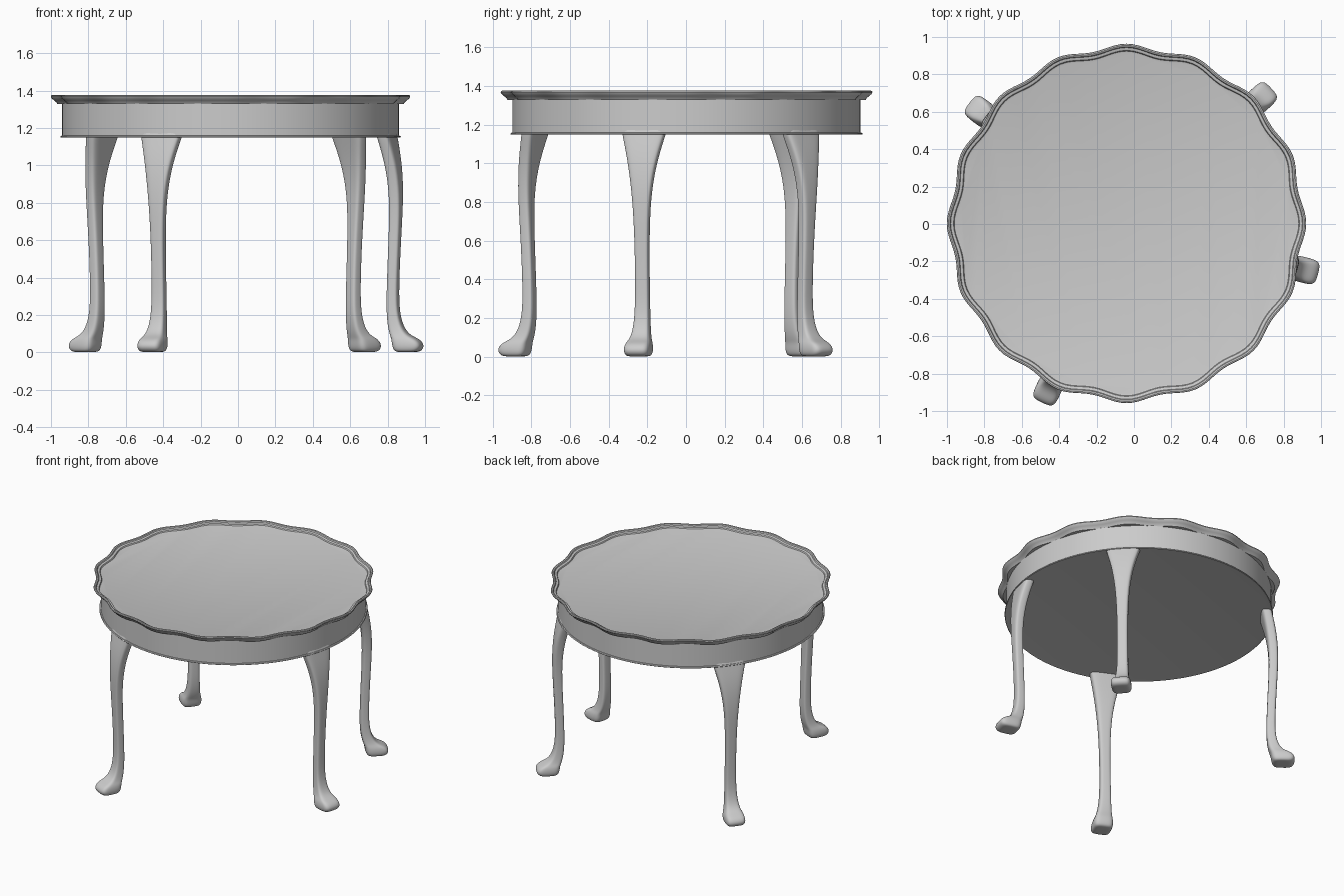
import bpy, bmesh
from math import cos, sin, pi, radians, copysign
from mathutils import Matrix

if "Cube" in bpy.data.objects:
    bpy.data.objects.remove(bpy.data.objects["Cube"])

CENTRE = (-0.04, 0.003)   # table top centre
LOBES = 16


def finish(name, bm, angle=35):
    bmesh.ops.recalc_face_normals(bm, faces=bm.faces)
    me = bpy.data.meshes.new(name)
    bm.to_mesh(me)
    bm.free()
    ob = bpy.data.objects.new(name, me)
    bpy.context.collection.objects.link(ob)
    bpy.ops.object.select_all(action='DESELECT')
    ob.select_set(True)
    bpy.context.view_layer.objects.active = ob
    bpy.ops.object.shade_smooth_by_angle(angle=radians(angle))
    return ob


def loft(bm, rings):
    """Skin a list of point rings and cap both ends."""
    loops = [[bm.verts.new(p) for p in ring] for ring in rings]
    n = len(loops[0])
    for a, b in zip(loops, loops[1:]):
        for i in range(n):
            j = (i + 1) % n
            bm.faces.new((a[i], a[j], b[j], b[i]))
    bm.faces.new(loops[0])
    bm.faces.new(loops[-1])


def turned(name, profile, wave=0.0, steps=192):
    """Revolve (radius, z) points; wave adds the scalloped outline."""
    rings = []
    for r, z in profile:
        ring = []
        for i in range(steps):
            t = 2 * pi * i / steps
            rr = r + wave * cos(LOBES * t)
            ring.append((CENTRE[0] + rr * cos(t), CENTRE[1] + rr * sin(t), z))
        rings.append(ring)
    bm = bmesh.new()
    loft(bm, rings)
    return finish(name, bm)


# Scalloped tray top with moulded raised rim
turned("scalloped_top", [
    (0.87, 1.328), (0.912, 1.328), (0.918, 1.338), (0.930, 1.348),
    (0.942, 1.358), (0.947, 1.367), (0.945, 1.374), (0.938, 1.376),
    (0.930, 1.373), (0.926, 1.365), (0.918, 1.364), (0.911, 1.361),
    (0.907, 1.353), (0.897, 1.350)], wave=0.014)

# Round apron with closed underside and a thin bead at the bottom
turned("apron", [
    (0.88, 1.152), (0.907, 1.148), (0.911, 1.152), (0.907, 1.158),
    (0.900, 1.159), (0.900, 1.335)])

# Leg stations: z, inner radius, outer radius, width
LEG = [
    (1.20, 0.815, 0.895, 0.250), (1.15, 0.828, 0.905, 0.230),
    (1.08, 0.846, 0.922, 0.190), (0.98, 0.868, 0.940, 0.142),
    (0.85, 0.883, 0.949, 0.102), (0.70, 0.882, 0.944, 0.080),
    (0.50, 0.873, 0.933, 0.072), (0.30, 0.866, 0.926, 0.074),
    (0.20, 0.867, 0.933, 0.080), (0.13, 0.876, 0.955, 0.092),
    (0.09, 0.888, 0.990, 0.110), (0.07, 0.896, 1.045, 0.132),
    (0.035, 0.900, 1.066, 0.142), (0.008, 0.910, 1.050, 0.128),
    (0.002, 0.930, 1.025, 0.095), (0.002, 0.955, 1.000, 0.045)]


def section(z, r_in, r_out, width, n=16):
    """Rounded rectangular slice of the leg."""
    pts = []
    for i in range(n):
        t = 2 * pi * (i + 0.5) / n
        x = copysign(abs(cos(t)) ** 0.5, cos(t))
        y = copysign(abs(sin(t)) ** 0.5, sin(t))
        pts.append(((r_in + r_out) / 2 + x * (r_out - r_in) / 2, y * width / 2, z))
    return pts


# Four cabriole legs with pad feet, unevenly spaced around the apron
for label, ang in (("back_right", 43), ("back_left", 142.5),
                   ("front_left", 244.8), ("front_right", 345.3)):
    bm = bmesh.new()
    loft(bm, [section(*s) for s in LEG])
    bm.transform(Matrix.Translation((*CENTRE, 0)) @ Matrix.Rotation(radians(ang), 4, 'Z'))
    leg = finish(label + "_leg", bm, 80)
    leg.modifiers.new("smooth", 'SUBSURF').levels = 2
    leg.modifiers["smooth"].render_levels = 2
